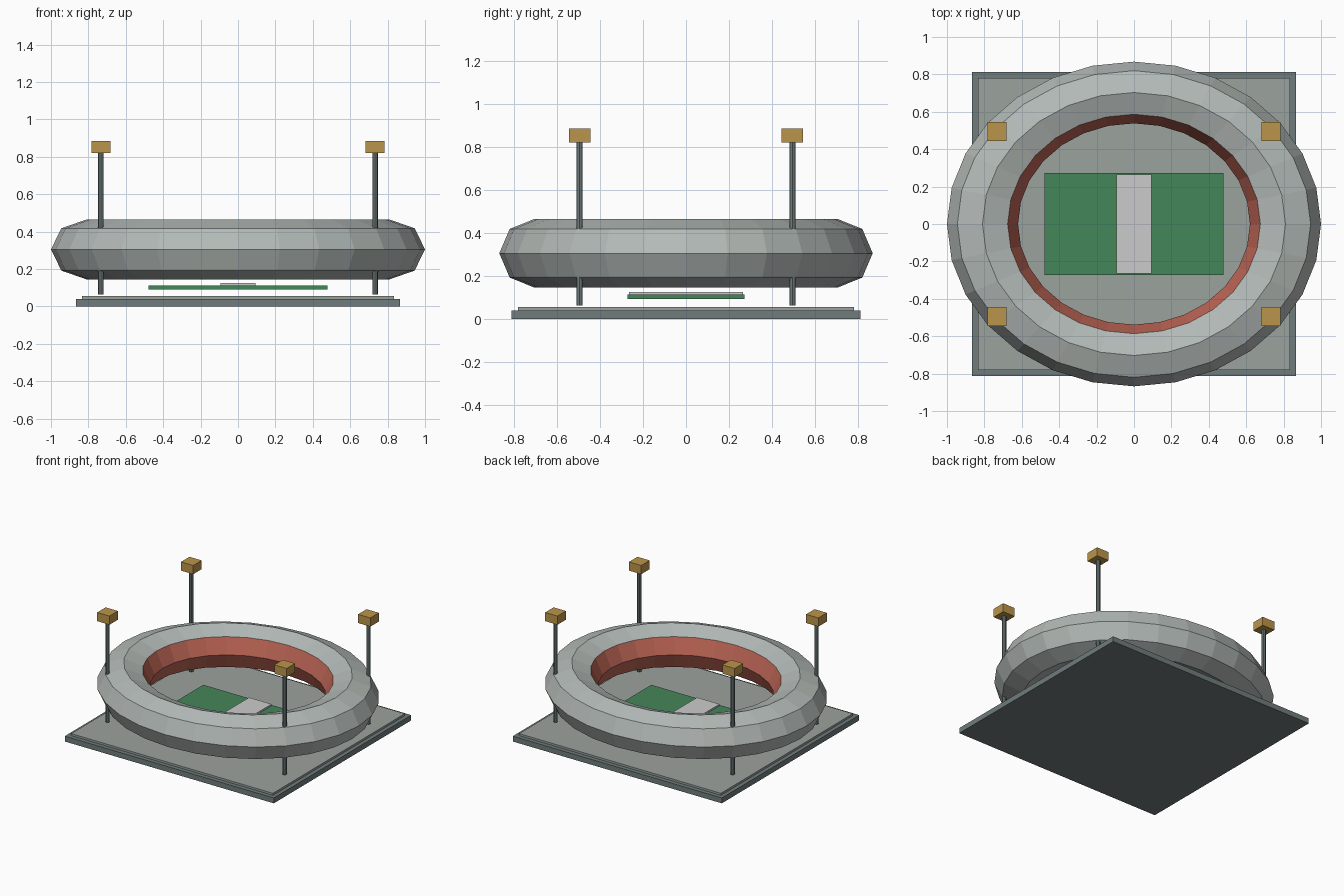
import bpy, bmesh
from math import sin, cos, pi

if "Cube" in bpy.data.objects:
    bpy.data.objects.remove(bpy.data.objects["Cube"])


def material(name, rgb):
    m = bpy.data.materials.new(name)
    m.diffuse_color = (*rgb, 1)
    m.use_nodes = True
    m.node_tree.nodes["Principled BSDF"].inputs["Base Color"].default_value = m.diffuse_color
    return m


stone = material("stone", (0.45, 0.49, 0.47))
paving = material("paving", (0.33, 0.36, 0.34))
slate = material("slate", (0.16, 0.20, 0.20))
red = material("red_seats", (0.50, 0.13, 0.09))
grass = material("grass", (0.06, 0.24, 0.10))
amber = material("amber", (0.50, 0.30, 0.07))
chalk = material("chalk", (0.55, 0.58, 0.56))


def box(name, x0, x1, y, z0, z1, mat, cy=0):
    """Box from x0 to x1, half depth y, z0 to z1."""
    bpy.ops.mesh.primitive_cube_add(size=1, location=((x0 + x1) / 2, cy, (z0 + z1) / 2))
    ob = bpy.context.object
    ob.name = name
    ob.scale = (x1 - x0, 2 * y, z1 - z0)
    ob.data.materials.append(mat)
    return ob


# Ground slabs
box("base_plinth", -0.865, 0.865, 0.812, 0, 0.04, slate)
box("base_paving", -0.835, 0.835, 0.78, 0.04, 0.055, paving)

# Pitch and centre strip
box("pitch", -0.478, 0.478, 0.273, 0.092, 0.113, grass)
box("centre_strip", -0.093, 0.093, 0.264, 0.113, 0.125, chalk)

# Oval grandstand ring: octagonal section, red on the inner faces
SEGS, SIDES = 28, 8
bm = bmesh.new()
rings = []
for i in range(SEGS):
    a = 2 * pi * i / SEGS
    ring = []
    for j in range(SIDES):
        t = 2 * pi * j / SIDES
        r = 0.81 + 0.19 * cos(t)
        ring.append(bm.verts.new((r * cos(a), 0.868 * r * sin(a), 0.305 + 0.16 * sin(t))))
    rings.append(ring)
for i in range(SEGS):
    p, q = rings[i], rings[(i + 1) % SEGS]
    for j in range(SIDES):
        k = (j + 1) % SIDES
        f = bm.faces.new((p[j], q[j], q[k], p[k]))
        f.material_index = 1 if j in (3, 4) else 0
bmesh.ops.recalc_face_normals(bm, faces=bm.faces)
mesh = bpy.data.meshes.new("grandstand_ring")
bm.to_mesh(mesh)
bm.free()
mesh.materials.append(stone)
mesh.materials.append(red)
bpy.context.collection.objects.link(bpy.data.objects.new("grandstand_ring", mesh))

# Four floodlight masts
for sx, side in ((-1, "left"), (1, "right")):
    for sy, end in ((-1, "front"), (1, "back")):
        x, y = 0.733 * sx, 0.495 * sy
        bpy.ops.mesh.primitive_cylinder_add(vertices=8, radius=0.015, depth=0.757,
                                            location=(x, y, 0.4415))
        mast = bpy.context.object
        mast.name = f"mast_{end}_{side}"
        mast.data.materials.append(slate)
        box(f"floodlight_{end}_{side}", x - 0.051, x + 0.051, 0.05, 0.82, 0.885, amber, y)
